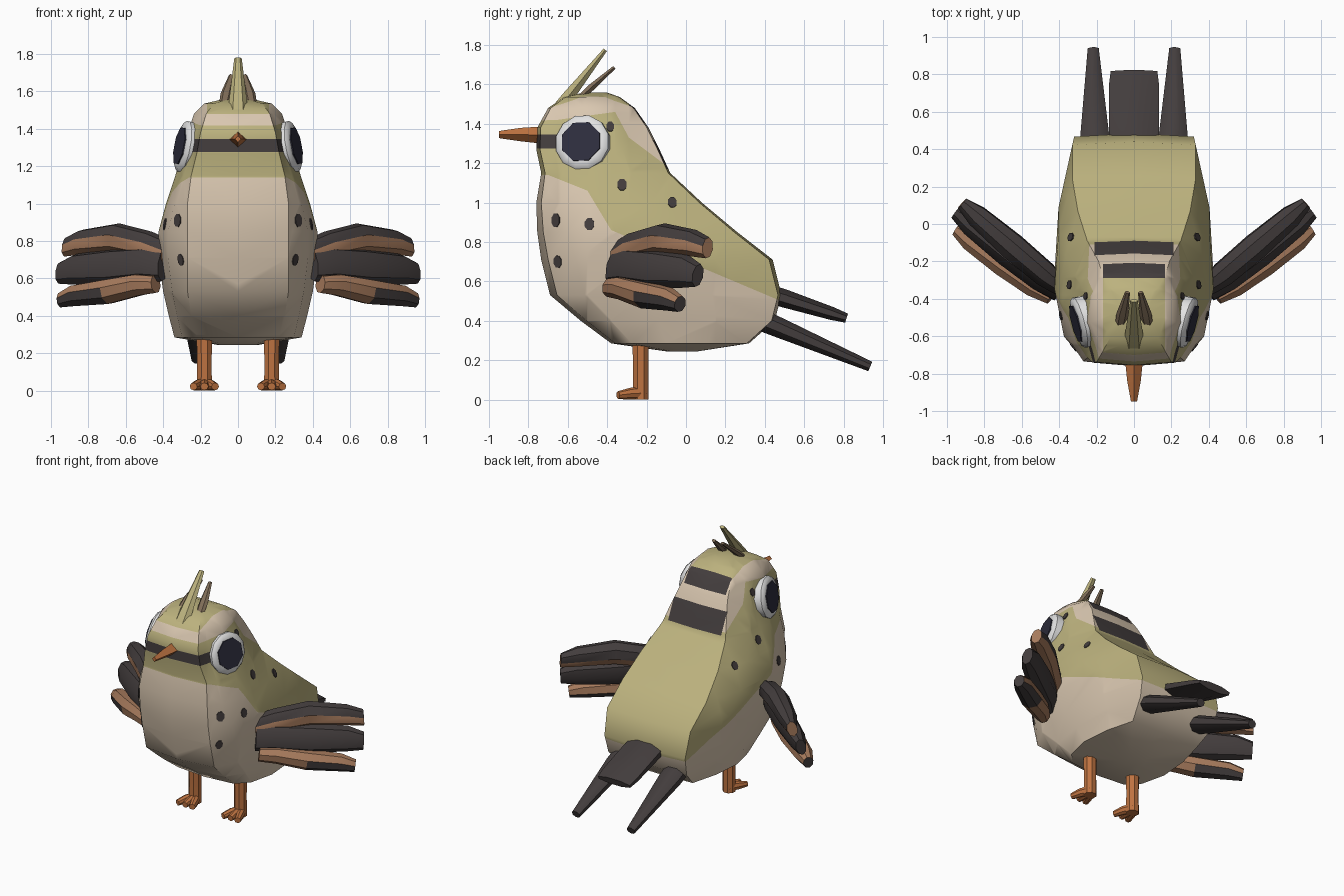
import bpy, bmesh, math
from mathutils import Vector
from mathutils.bvhtree import BVHTree

if "Cube" in bpy.data.objects:
    bpy.data.objects.remove(bpy.data.objects["Cube"])


def material(name, r, g, b):
    m = bpy.data.materials.new(name)
    m.diffuse_color = [((c / 255 + 0.055) / 1.055) ** 2.4 for c in (r, g, b)] + [1]
    m.use_nodes = True
    m.node_tree.nodes["Principled BSDF"].inputs["Base Color"].default_value = m.diffuse_color
    return m


OLIVE = material("olive", 188, 178, 126)
CREAM = material("cream", 217, 199, 176)
DARK = material("charcoal", 67, 61, 61)
BROWN = material("wing_brown", 166, 122, 92)
TAUPE = material("crest_taupe", 128, 109, 88)
ORANGE = material("orange", 190, 115, 65)
WHITE = material("eye_white", 226, 226, 226)
NAVY = material("pupil_navy", 46, 46, 62)


def finish(bm, name, mats):
    bmesh.ops.recalc_face_normals(bm, faces=bm.faces)
    me = bpy.data.meshes.new(name)
    bm.to_mesh(me)
    bm.free()
    for m in mats:
        me.materials.append(m)
    ob = bpy.data.objects.new(name, me)
    bpy.context.collection.objects.link(ob)
    return ob


def loft(rings, rule=None):
    """Skin a list of equal rings and cap both ends; rule(ring, side) gives the material index."""
    bm = bmesh.new()
    vs = [[bm.verts.new(p) for p in ring] for ring in rings]
    n = len(vs[0])
    for i in range(len(vs) - 1):
        for k in range(n):
            f = bm.faces.new((vs[i][k], vs[i][(k + 1) % n], vs[i + 1][(k + 1) % n], vs[i + 1][k]))
            f.material_index = rule(i, k) if rule else 0
    for i, ring in ((0, vs[0]), (len(vs) - 2, vs[-1])):
        f = bm.faces.new(ring)
        f.material_index = rule(i, n - 1) if rule else 0
    return bm


def tube(name, path, dims, mats, side=(1, 0, 0), n=8, phase=0.0, sx=1, rule=None):
    """Elliptic tube: dims are (half size along side, half size across it)."""
    path = [Vector(p) for p in path]
    d = (path[-1] - path[0]).normalized()
    a = Vector(side)
    a = (a - d * a.dot(d)).normalized()
    b = a.cross(d)
    rings = []
    for p, (w, h) in zip(path, dims):
        ring = []
        for k in range(n):
            t = 2 * math.pi * (k + phase) / n
            q = p + a * w * math.cos(t) + b * h * math.sin(t)
            ring.append((q.x * sx, q.y, q.z))
        rings.append(ring)
    return finish(loft(rings, rule), name, mats)


# Body: level slices (z, front y, back y, half width, front corner x, back corner x)
SLICES = [
    (0.243, -0.09, 0.05, 0.10, 0.06, 0.07), (0.285, -0.38, 0.32, 0.34, 0.22, 0.27),
    (0.40, -0.535, 0.45, 0.37, 0.25, 0.31), (0.53, -0.69, 0.485, 0.40, 0.27, 0.32),
    (0.71, -0.735, 0.44, 0.425, 0.27, 0.33), (0.85, -0.755, 0.26, 0.425, 0.27, 0.33),
    (1.00, -0.76, 0.08, 0.385, 0.27, 0.30), (1.15, -0.735, -0.08, 0.335, 0.25, 0.25),
    (1.27, -0.76, -0.135, 0.30, 0.22, 0.22), (1.38, -0.755, -0.19, 0.27, 0.20, 0.19),
    (1.48, -0.70, -0.26, 0.235, 0.17, 0.17), (1.535, -0.62, -0.335, 0.18, 0.13, 0.13),
    (1.558, -0.52, -0.40, 0.08, 0.05, 0.05)]


def body_slice(z, yf, yb, hw, wf, wb):
    shoulder = 0.88 if z < 1.2 else 0.80
    half = [(0, 0), (wf, 0.03), (max(wf, shoulder * hw), 0.15), (hw, 0.40), (0.95 * hw, 0.70), (wb, 0.985), (0, 1)]
    pts = half + [(-x, t) for x, t in half[-2:0:-1]]
    return [(x, yf + (yb - yf) * t, z) for x, t in pts]


def cut(bm, co, no, where):
    faces = [f for f in bm.faces if where(f.calc_center_median())]
    geom = set(faces)
    for f in faces:
        geom.update(f.edges)
        geom.update(f.verts)
    bmesh.ops.bisect_plane(bm, geom=list(geom), dist=1e-5, plane_co=co, plane_no=no)


def cut_line(bm, line, where):
    for y, z in line[1:-1]:
        cut(bm, (0, y, z), (0, 1, 0), where)
    for (y0, z0), (y1, z1) in zip(line, line[1:]):
        cut(bm, (0, y0, z0), (0, z0 - z1, y1 - y0),
            lambda c: where(c) and y0 - 1e-4 < c.y < y1 + 1e-4)


def height(line, y):
    for (y0, z0), (y1, z1) in zip(line, line[1:]):
        if y <= y1:
            return z0 + (z1 - z0) * (y - y0) / (y1 - y0)
    return line[-1][1]


BELLY = [(-0.9, 1.14), (-0.70, 1.14), (-0.5, 1.06), (-0.38, 0.86), (0.15, 0.64), (0.6, 0.45)]
BROW = [(-0.9, 1.41), (-0.65, 1.42), (-0.36, 1.46), (-0.29, 1.33), (-0.07, 1.165), (0.2, 1.165)]

bm = loft([body_slice(*s) for s in SLICES])
bmesh.ops.recalc_face_normals(bm, faces=bm.faces)
bmesh.ops.triangulate(bm, faces=bm.faces)
tree = BVHTree.FromBMesh(bm)
cut_line(bm, BELLY, lambda c: 0.28 < c.z < 1.27)
cut_line(bm, BROW, lambda c: c.z > 1.05)
for z in (1.275, 1.345):                         # face band edges
    cut(bm, (0, 0, z), (0, 0, 1), lambda c: c.z > 1.15 and c.y < -0.5)
cut(bm, (0, -0.62, 0), (0, 1, 0), lambda c: 1.2 < c.z < 1.42)
for z in (1.17, 1.315, 1.405, 1.505):            # nape bar edges
    cut(bm, (0, 0, z), (0, 0, 1), lambda c: c.z > 1.0 and c.y > -0.33)
cut(bm, (0, 0, 1.48), (0, 0, 1), lambda c: c.z > 1.4)
cut(bm, (0, -0.29, 0), (0, 1, 0), lambda c: c.z > 1.4)
for x in (-0.165, 0.165):
    cut(bm, (x, 0, 0), (1, 0, 0), lambda c: c.z > 1.4)
for x in (-0.21, 0.21):
    cut(bm, (x, 0, 0), (1, 0, 0), lambda c: 1.1 < c.z < 1.33 and c.y > -0.3)
for f in bm.faces:
    c = f.calc_center_median()
    ax = abs(c.x)
    idx = 0
    if c.z < height(BELLY, c.y):
        idx = 1
    elif c.z > height(BROW, c.y):
        idx = 1
        if c.z > 1.48 and c.y < -0.29 and ax < 0.165:
            idx = 0                              # crown
        if c.y > -0.29 and ax < 0.165 and 1.405 < c.z < 1.505:
            idx = 2                              # upper nape bar
    if c.y > -0.22 and ax < 0.21 and 1.17 < c.z < 1.315:
        idx = 2                                  # lower nape bar
    if c.y < -0.62 and 1.275 < c.z < 1.345:
        idx = 2                                  # face band
    f.material_index = idx
finish(bm, "body", [OLIVE, CREAM, DARK])

# Beak and crest
tube("beak", [(0, -0.71, 1.342), (0, -0.84, 1.345), (0, -0.95, 1.345)],
     [(0.05, 0.045), (0.036, 0.034), (0.016, 0.018)], [ORANGE], n=4)
tube("crest_feather", [(0, -0.64, 1.48), (0, -0.60, 1.535), (0, -0.41, 1.775)],
     [(0.055, 0.04), (0.05, 0.035), (0.02, 0.012)], [OLIVE], n=6)

SPOTS = [(-0.66, 0.91, 0.033), (-0.49, 0.89, 0.03), (-0.65, 0.70, 0.03),
         (-0.325, 1.09, 0.03), (-0.07, 1.0, 0.028), (-0.385, 1.385, 0.025)]
# Feathers: root, tip, middle height, root/middle/tip half heights
FEATHERS = [("upper", (0.38, -0.35, 0.74), (0.92, 0.11, 0.77), 0.815, (0.07, 0.082, 0.055)),
            ("middle", (0.40, -0.37, 0.67), (0.955, 0.06, 0.63), 0.66, (0.09, 0.10, 0.06)),
            ("lower", (0.44, -0.39, 0.57), (0.95, -0.03, 0.485), 0.53, (0.05, 0.07, 0.042))]
RULES = {"upper": lambda i, k: 0 if k < 4 else 1,
         "middle": lambda i, k: 0,
         "lower": lambda i, k: 0 if i >= 2 and k >= 4 else 1}

for sx, s in ((1, "left"), (-1, "right")):
    # Wing feathers
    for part, root, tip, zm, hs in FEATHERS:
        a, b = Vector(root), Vector(tip)
        mid = (a + b) / 2
        mid.z = zm
        path = [a, a.lerp(mid, 0.35), mid, mid.lerp(b, 0.7), b]
        path[1].z += 0.01
        path[3].z += 0.01
        dims = [(0.045, hs[0]), (0.07, (hs[0] + hs[1]) / 2), (0.075, hs[1]),
                (0.062, hs[1] * 0.85), (0.035, hs[2])]
        tube(f"{s}_{part}_wing_feather", path, dims, [DARK, BROWN], (0.68, -0.70, 0.25),
             sx=sx, rule=RULES[part])

    # Eye and pupil
    c, ax = Vector((0.262, -0.52, 1.30)), Vector((0.95, -0.25, 0.18)).normalized()
    tube(f"{s}_eye", [c - ax * 0.03, c + ax * 0.03, c + ax * 0.045, c + ax * 0.05],
         [(r, r) for r in (0.138, 0.142, 0.128, 0.10)], [WHITE], (0, 1, 0), 12, 0.5, sx)
    tube(f"{s}_pupil", [c + ax * 0.048, c + ax * 0.056], [(0.106, 0.106)] * 2, [NAVY],
         (0, 1, 0), 8, 0.5, sx)

    # Spots laid on the body surface
    for i, (y, z, r) in enumerate(SPOTS):
        hit, nor, _, _ = tree.ray_cast(Vector((2, y, z)), Vector((-1, 0, 0)))
        if hit:
            tube(f"{s}_spot_{i + 1}", [hit - nor * 0.003, hit + nor * 0.005],
                 [(r * 0.85, r * 1.1)] * 2, [DARK], (0, 1, 0), 8, 0.5, sx)

    # Small crest feather, long tail feather
    tube(f"{s}_small_crest_feather", [(0.075, -0.55, 1.52), (0.062, -0.48, 1.585), (0.035, -0.365, 1.685)],
         [(0.028, 0.018), (0.032, 0.02), (0.014, 0.01)], [TAUPE], n=6, sx=sx)
    tube(f"{s}_tail_feather", [(0.205, 0.36, 0.412), (0.21, 0.48, 0.362), (0.218, 0.935, 0.168)],
         [(0.085, 0.06), (0.082, 0.055), (0.032, 0.028)], [DARK], n=8, phase=0.5, sx=sx)

    # Leg and three toes
    tube(f"{s}_leg", [(0.18, -0.23, 0.34), (0.18, -0.23, 0.15), (0.18, -0.23, 0.0)],
         [(0.046, 0.046), (0.042, 0.042), (0.044, 0.042)], [ORANGE], n=8, phase=0.5, sx=sx)
    for toe, x in (("inner", 0.122), ("middle", 0.18), ("outer", 0.238)):
        tube(f"{s}_{toe}_toe", [(0.18, -0.21, 0.032), (0.18 + (x - 0.18) * 0.6, -0.28, 0.03), (x, -0.345, 0.022)],
             [(0.03, 0.032), (0.028, 0.03), (0.022, 0.02)], [ORANGE], n=8, sx=sx)

# Broad middle tail feather
tube("middle_tail_feather", [(0, 0.38, 0.55), (0, 0.50, 0.513), (0, 0.74, 0.437), (0, 0.815, 0.413)],
     [(0.14, 0.05), (0.145, 0.05), (0.145, 0.036), (0.135, 0.026)], [DARK], n=8, phase=0.5)

for ob in bpy.context.scene.objects:
    ob.select_set(True)
    bpy.context.view_layer.objects.active = ob
bpy.ops.object.shade_smooth_by_angle(angle=math.radians(40))
